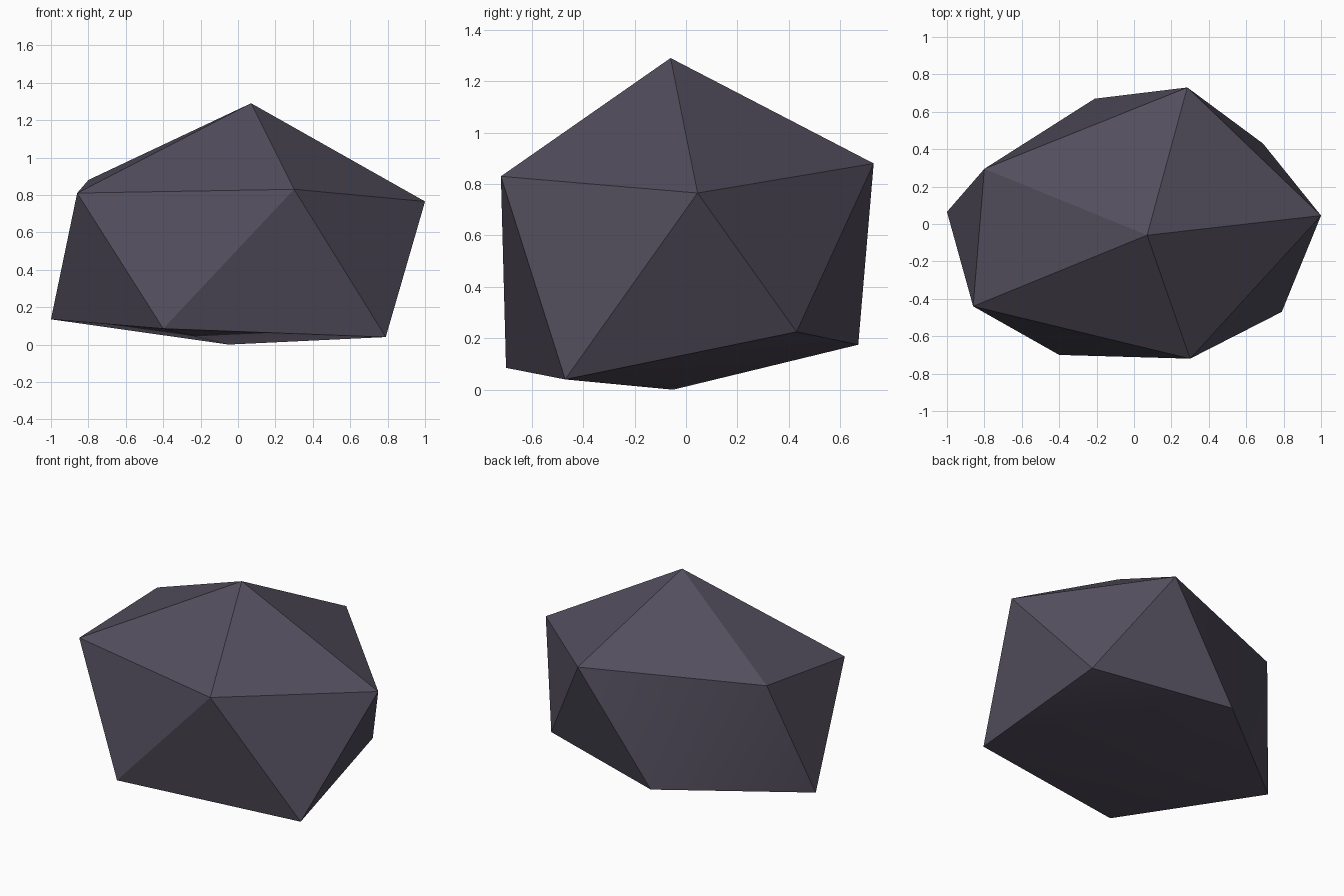
import bpy
import math

cube = bpy.data.objects.get("Cube")
if cube:
    bpy.data.objects.remove(cube, do_unlink=True)

# Dark stone colour
stone = bpy.data.materials.new("dark slate")
stone.use_nodes = True
colour = (0.085, 0.075, 0.108, 1)
stone.diffuse_color = colour
bsdf = stone.node_tree.nodes["Principled BSDF"]
bsdf.inputs["Base Color"].default_value = colour
bsdf.inputs["Roughness"].default_value = 0.9

# Boulder: a distorted twenty-sided solid with two staggered rings of five
peak = (0.07, -0.06, 1.29)
base = (-0.05, -0.05, 0.0)
upper = [(-0.86, -0.44, 0.81), (0.30, -0.72, 0.83), (1.0, 0.045, 0.765),
         (0.285, 0.73, 0.88), (-0.80, 0.295, 0.88)]
lower = [(-0.40, -0.70, 0.085), (0.79, -0.47, 0.04), (0.69, 0.43, 0.225),
         (-0.21, 0.67, 0.175), (-1.0, 0.065, 0.135)]

n = len(upper)
bottom = 2 * n + 1
faces = []
for i in range(n):
    j = (i + 1) % n
    up_a, up_b = 1 + i, 1 + j
    low_a, low_b = 1 + n + i, 1 + n + j
    faces += [(0, up_a, up_b),            # cap
              (up_a, low_a, up_b),        # belt, pointing down
              (up_b, low_a, low_b),       # belt, pointing up
              (bottom, low_b, low_a)]     # underside

mesh = bpy.data.meshes.new("boulder")
mesh.from_pydata([peak] + upper + lower + [base], [], faces)
mesh.materials.append(stone)
mesh.update()
boulder = bpy.data.objects.new("boulder", mesh)
bpy.context.collection.objects.link(boulder)

# Soften shallow creases, keep the strong ones sharp
bpy.ops.object.select_all(action='DESELECT')
boulder.select_set(True)
bpy.context.view_layer.objects.active = boulder
bpy.ops.object.shade_smooth_by_angle(angle=math.radians(30))
